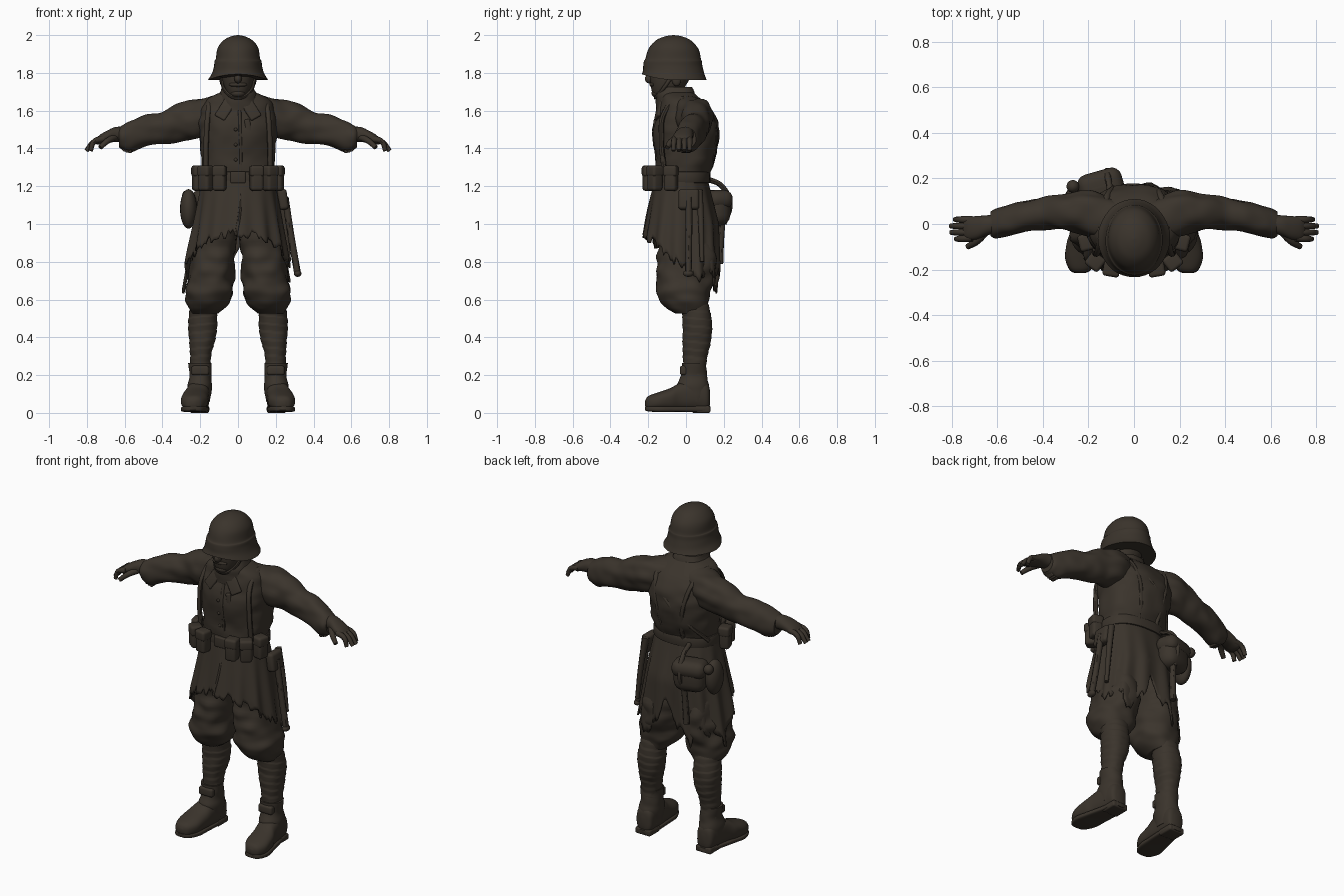
import bpy, bmesh, math, random
from math import sin, cos, pi, radians
from mathutils import Vector, Matrix, noise

random.seed(4)
if "Cube" in bpy.data.objects:
    bpy.data.objects.remove(bpy.data.objects["Cube"])

cloth = bpy.data.materials.new("dark_olive_brown")
cloth.use_nodes = True
cloth.diffuse_color = (0.043, 0.034, 0.025, 1)
bsdf = cloth.node_tree.nodes["Principled BSDF"]
bsdf.inputs["Base Color"].default_value = cloth.diffuse_color
bsdf.inputs["Roughness"].default_value = 0.9


def finish(name, bm, mirror=False, angle=45):
    bmesh.ops.recalc_face_normals(bm, faces=bm.faces)
    mesh = bpy.data.meshes.new(name)
    bm.to_mesh(mesh)
    bm.free()
    mesh.materials.append(cloth)
    obj = bpy.data.objects.new(name, mesh)
    bpy.context.collection.objects.link(obj)
    bpy.ops.object.select_all(action="DESELECT")
    obj.select_set(True)
    bpy.context.view_layer.objects.active = obj
    bpy.ops.object.shade_smooth_by_angle(angle=radians(angle))
    if mirror:
        obj.modifiers.new("Mirror", "MIRROR")
    return obj


def spread(power, a):
    c, s = cos(a), sin(a)
    return (math.copysign(abs(c) ** (2 / power), c),
            math.copysign(abs(s) ** (2 / power), s))


def loft(name, rows, axis="Z", mirror=False, power=2.2, wrinkle=0.0,
         steps=5, segs=40, shape=None):
    """Smooth skin through rows of (position, centre a, centre b, radius a, radius b)."""
    def place(pos, a, b):
        return Vector({"X": (pos, a, b), "Y": (a, pos, b), "Z": (a, b, pos)}[axis])

    rings = []
    for i in range(len(rows) - 1):
        p = [rows[max(0, min(len(rows) - 1, i + k))] for k in (-1, 0, 1, 2)]
        for j in range(steps + (i == len(rows) - 2)):
            t = j / steps
            rings.append([b + t / 2 * (c - a + t * (2*a - 5*b + 4*c - d + t * (3*(b - c) + d - a)))
                          for a, b, c, d in zip(*p)])
    bm = bmesh.new()
    loops = []
    for pos, ca, cb, ra, rb in rings:
        loop = []
        for k in range(segs):
            u, v = spread(power, 2 * pi * k / segs)
            co = place(pos, ca + ra * u, cb + rb * v)
            f = 1 + wrinkle * noise.noise(Vector((co.x, co.y, co.z * 1.6)) * 11)
            co = place(pos, ca + ra * u * f, cb + rb * v * f)
            loop.append(bm.verts.new(shape(co) if shape else co))
        loops.append(loop)
    for lo, hi in zip(loops, loops[1:]):
        for k in range(segs):
            n = (k + 1) % segs
            bm.faces.new((lo[k], lo[n], hi[n], hi[k]))
    bm.faces.new(loops[0])
    bm.faces.new(loops[-1])
    return finish(name, bm, mirror)


def block(name, centre, size, yaw=0, roll=0, bevel=0.01, mirror=False, tilt=0):
    bm = bmesh.new()
    bmesh.ops.create_cube(bm, size=1)
    bmesh.ops.scale(bm, vec=size, verts=bm.verts)
    bmesh.ops.bevel(bm, geom=bm.edges[:], offset=bevel, segments=4, profile=0.5, affect="EDGES")
    turn = (Matrix.Rotation(radians(yaw), 4, "Z") @ Matrix.Rotation(radians(roll), 4, "Y")
            @ Matrix.Rotation(radians(tilt), 4, "X"))
    bm.transform(Matrix.Translation(centre) @ turn)
    return finish(name, bm, mirror)


def ball(name, centre, radii, mirror=False):
    bm = bmesh.new()
    bmesh.ops.create_uvsphere(bm, u_segments=20, v_segments=12, radius=1)
    bm.transform(Matrix.Translation(centre) @ Matrix.Diagonal((*radii, 1)))
    return finish(name, bm, mirror)


def tube(name, points, radius, mirror=False, taper=1.0):
    curve = bpy.data.curves.new(name, "CURVE")
    curve.dimensions = "3D"
    curve.bevel_depth, curve.bevel_resolution, curve.use_fill_caps = radius, 2, True
    spline = curve.splines.new("BEZIER")
    spline.bezier_points.add(len(points) - 1)
    for i, (bp, co) in enumerate(zip(spline.bezier_points, points)):
        bp.co = co
        bp.handle_left_type = bp.handle_right_type = "AUTO"
        bp.radius = 1 + (taper - 1) * i / (len(points) - 1)
    temp = bpy.data.objects.new(name, curve)
    bpy.context.collection.objects.link(temp)
    mesh = bpy.data.meshes.new_from_object(temp.evaluated_get(bpy.context.evaluated_depsgraph_get()))
    bpy.data.objects.remove(temp)
    bm = bmesh.new()
    bm.from_mesh(mesh)
    return finish(name, bm, mirror)


# Helmet with cloth cover, raised front edge and flared neck guard
def brim(co):
    low = max(0, (1.86 - co.z) / 0.1)
    front = max(0, -(co.y + 0.06) / 0.17)
    co.z += 0.03 * low * front ** 2
    return co

loft("helmet", [(1.763, 0, -.062, .158, .172), (1.795, 0, -.066, .139, .163),
                (1.835, 0, -.07, .127, .158), (1.862, 0, -.07, .124, .154), (1.875, 0, -.068, .117, .147),
                (1.93, 0, -.066, .108, .13), (1.972, 0, -.066, .077, .093),
                (1.993, 0, -.066, .037, .046), (2, 0, -.066, .003, .003)], shape=brim, power=2, wrinkle=.02)

# Head and face
loft("head", [(1.6, 0, -.05, .07, .07), (1.665, 0, -.08, .055, .075), (1.695, 0, -.1, .062, .078),
              (1.74, 0, -.092, .078, .095), (1.79, 0, -.08, .085, .11), (1.85, 0, -.07, .08, .1)])
ball("nose", (0, -.192, 1.768), (.02, .026, .024))
ball("upper_lip", (0, -.174, 1.738), (.048, .02, .014))
ball("chin", (0, -.157, 1.692), (.038, .026, .022))
ball("ears", (.084, -.05, 1.765), (.014, .025, .035), mirror=True)
tube("chin_strap", [(-.084, -.07, 1.79), (-.07, -.125, 1.71), (0, -.16, 1.668),
                    (.07, -.125, 1.71), (.084, -.07, 1.79)], .01)

# Tunic body, collar and sleeves
loft("tunic", [(1.16, 0, -.02, .195, .138), (1.25, 0, -.02, .185, .137), (1.35, 0, -.002, .195, .157),
               (1.48, 0, 0, .206, .174), (1.56, 0, 0, .206, .16), (1.62, 0, -.01, .19, .134),
               (1.665, 0, -.03, .155, .105), (1.695, 0, -.045, .1, .085)],
     power=2.4, wrinkle=.06, segs=64)
loft("collar", [(1.6, 0, -.045, .125, .112), (1.65, 0, -.05, .114, .11), (1.695, 0, -.058, .097, .102),
                (1.725, 0, -.055, .084, .085)], wrinkle=.1)
block("collar_points", (.066, -.142, 1.61), (.065, .02, .12), yaw=20, roll=-28, tilt=-20, bevel=.009, mirror=True)
loft("sleeves", [(.08, .02, 1.58, .09, .095), (.2, .045, 1.565, .1, .105), (.3, .052, 1.542, .08, .098),
                 (.4, .048, 1.512, .07, .086), (.5, .028, 1.488, .068, .082), (.57, .01, 1.464, .068, .082),
                 (.61, 0, 1.458, .064, .068), (.63, 0, 1.46, .052, .054)],
     axis="X", mirror=True, wrinkle=.16, steps=8)
for i in range(3):
    block("cuff_tatter", (.572 + .016 * i, 0, 1.39 + .004 * i), (.02, .05, .03), roll=20 * i, bevel=.006, mirror=True)

# Hands
loft("palms", [(.58, .005, 1.475, .042, .038), (.645, -.006, 1.474, .044, .04), (.69, -.016, 1.463, .051, .033),
               (.73, -.02, 1.447, .05, .026), (.75, -.02, 1.438, .042, .016)], axis="X", mirror=True)
for i, reach in enumerate((.78, .802, .804, .785)):
    y = -.06 + .026 * i
    tube("fingers", [(.71, y, 1.452), (.762, y * 1.08, 1.435), (reach, y * 1.1, 1.388)], .0175, True, .65)
tube("thumbs", [(.65, -.03, 1.46), (.69, -.075, 1.44), (.73, -.1, 1.405)], .02, True, .65)

# Tunic details
tube("front_placket", [(.015, -.15, 1.18), (.015, -.155, 1.36), (.012, -.17, 1.48), (.008, -.15, 1.6)], .009)
for z, y in ((1.34, -.157), (1.42, -.169), (1.5, -.174)):
    ball("button", (-.012, y, z), (.009, .007, .009))
block("loose_tie", (.055, -.162, 1.5), (.03, .02, .11), yaw=5, roll=-8, bevel=.008)
tube("shoulder_straps", [(.17, -.115, 1.28), (.168, -.13, 1.45), (.158, -.113, 1.59), (.145, -.04, 1.658),
                         (.13, .08, 1.635), (.1, .148, 1.52), (.07, .14, 1.36), (.06, .11, 1.26)], .014, True)
tube("back_cross_strap", [(.16, .06, 1.64), (.04, .16, 1.52), (-.1, .138, 1.38), (-.19, .05, 1.26)], .011)

# Belt, buckle and ammunition pouches
loft("belt", [(1.218, 0, -.02, .192, .146), (1.225, 0, -.02, .197, .149), (1.27, 0, -.02, .197, .149),
              (1.277, 0, -.02, .192, .144)], power=2.4, steps=2)
block("belt_buckle", (0, -.17, 1.247), (.08, .02, .062), bevel=.007)
for x, y, yaw in ((.098, -.196, 10), (.17, -.165, 38), (.208, -.08, 76)):
    block("ammo_pouch", (x, y, 1.238), (.068, .064, .125), yaw=yaw, bevel=.016, mirror=True)
    block("pouch_flap", (x, y, 1.28), (.074, .07, .058), yaw=yaw, bevel=.014, mirror=True)

# Torn coat skirt: pleated, short in front, long behind with a rear vent and hanging tails
bm = bmesh.new()
columns, levels = 140, 16
tails = ((1.95, .04), (2.6, .1), (3.6, .09), (4.1, .03), (4.5, .1))
grid = []
for k in range(columns):
    a = 2 * pi * k / columns
    back = (1 - cos(a)) / 2
    hem = .95 - .2 * min(1, back * 1.7) + random.uniform(-.028, .025)
    hem += .14 * math.exp(-((a - 3.1) / .13) ** 2)
    hem -= sum(drop * math.exp(-((a - at) / .13) ** 2) for at, drop in tails)
    column = []
    for j in range(levels + 1):
        z = 1.25 + (hem - 1.25) * j / levels
        s = (1.25 - z) / .33
        crease = sin(13 * a + 1) + .8 * noise.noise((cos(a) * 3, sin(a) * 3, z * 2))
        fold = 1 + .04 * min(s, 1.1) * crease
        depth = .146 + .058 * min(s, 1) if cos(a) > 0 else .132 + .07 * min(s, .75) + .01 * s
        u, v = spread(2.3, a)
        column.append(bm.verts.new(((.19 + .058 * s) * v * fold, -.02 - depth * u * fold, z)))
    grid.append(column)
for k in range(columns):
    n = (k + 1) % columns
    for j in range(levels):
        bm.faces.new((grid[k][j], grid[k][j + 1], grid[n][j + 1], grid[n][j]))
skirt = finish("coat_skirt", bm, angle=60)
thick = skirt.modifiers.new("Thickness", "SOLIDIFY")
thick.thickness, thick.offset = .01, -1
tube("skirt_front_edge", [(.015, -.165, 1.2), (.01, -.198, 1.07), (-.01, -.222, .94)], .009)

# Baggy breeches and wrapped shins
loft("breeches", [(.525, .178, .03, .07, .085), (.56, .165, .005, .1, .112), (.62, .152, -.012, .125, .138),
                  (.72, .142, -.002, .122, .152), (.85, .128, 0, .114, .15), (1, .105, -.015, .105, .125),
                  (1.1, .09, -.015, .085, .1)], mirror=True, wrinkle=.12, steps=8, segs=48)

def wrap(co):
    lift = .004 * ((co.z * 24 + math.atan2(co.y - .05, co.x - .19) / (2 * pi)) % 1)
    return co + Vector((co.x - .19, co.y - .05, 0)).normalized() * lift

loft("leg_wraps", [(.2, .2, .045, .052, .06), (.3, .197, .048, .053, .063), (.38, .19, .058, .066, .074),
                   (.46, .186, .06, .075, .076), (.52, .186, .055, .072, .075), (.6, .17, .03, .075, .08)],
     mirror=True, wrinkle=.05, steps=12, shape=wrap)

# Ankle boots with soles, heels and straps
loft("boot_shafts", [(.06, .205, .04, .058, .08), (.13, .204, .035, .062, .083), (.18, .201, .04, .06, .074),
                     (.22, .2, .042, .057, .067), (.265, .199, .042, .06, .068)], mirror=True, wrinkle=.12)
loft("boot_feet", [(-.216, .236, .05, .014, .014), (-.2, .236, .052, .046, .036), (-.15, .232, .06, .07, .047),
                   (-.08, .224, .072, .07, .06), (-.03, .214, .085, .064, .073), (.06, .206, .095, .057, .085),
                   (.115, .204, .085, .048, .07), (.128, .203, .08, .014, .025)],
     axis="Y", mirror=True, power=2.5, wrinkle=.05)
loft("boot_soles", [(-.216, .237, .024, .02, .01), (-.2, .236, .022, .048, .014), (-.14, .232, .02, .071, .016),
                    (-.06, .221, .02, .066, .015), (.05, .206, .02, .055, .015), (.115, .204, .02, .048, .015),
                    (.131, .203, .02, .024, .013)], axis="Y", mirror=True, power=4)
block("boot_heels", (.204, .08, .019), (.102, .098, .038), bevel=.01, mirror=True)
block("boot_straps", (.2, -.012, .225), (.092, .04, .05), bevel=.012, mirror=True)

# Bread bag, flask and tools hung from the belt
block("bread_bag", (-.145, .16, 1.085), (.19, .13, .19), yaw=16, bevel=.058)
block("bread_bag_flap", (-.145, .166, 1.13), (.2, .135, .1), yaw=16, bevel=.045)
ball("flask", (-.262, .1, 1.08), (.045, .065, .105))
ball("flask_cap", (-.268, .165, 1.15), (.028, .028, .03))
tube("bag_strap", [(-.1, .11, 1.24), (-.112, .19, 1.2), (-.12, .232, 1.1), (-.122, .2, 1)], .014)
tube("tool_handle", [(-.12, .195, 1.05), (-.125, .185, .92), (-.13, .18, .79)], .018)
block("spade_head", (.238, .015, 1.13), (.05, .11, .11), roll=-8, bevel=.018)
tube("spade_handle", [(.25, .015, 1.14), (.282, .015, .93), (.316, .012, .735)], .018)
ball("spade_grip", (.316, .012, .738), (.02, .028, .018))
tube("bayonet_scabbard", [(.222, .07, 1.18), (.248, .08, 1), (.27, .085, .8)], .02, taper=.6)
